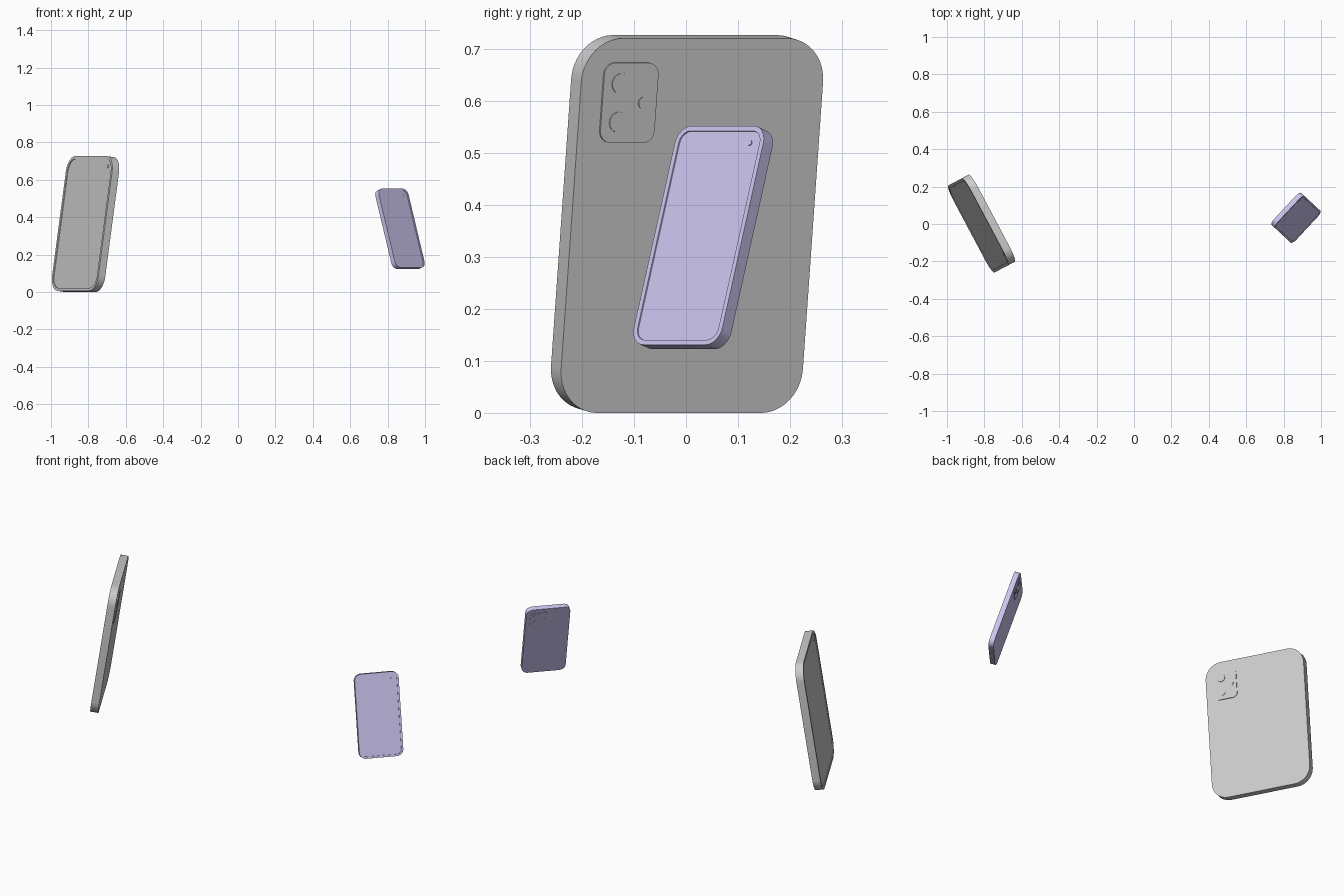
import bpy, bmesh, math
from mathutils import Matrix

if "Cube" in bpy.data.objects:
    bpy.data.objects.remove(bpy.data.objects["Cube"])


def rounded_rect(w, h, r, cx=0, cz=0, seg=10):
    """Outline points in the local XZ plane, counter-clockwise seen from -Y."""
    pts = []
    flat = w / 2 - r > 1e-5 or h / 2 - r > 1e-5
    for k, (sx, sz) in enumerate([(1, 1), (-1, 1), (-1, -1), (1, -1)]):
        for i in range(seg + 1 if flat else seg):
            a = math.pi / 2 * (k + i / seg)
            pts.append((cx + sx * (w / 2 - r) + r * math.cos(a),
                        cz + sz * (h / 2 - r) + r * math.sin(a)))
    return pts


def slab(name, pts, y_front, y_back, matrix, mat, rim=0, recess=0):
    """Extrude an outline in depth; optionally sink the front face inside a rim."""
    bm = bmesh.new()
    front = [bm.verts.new((x, y_front, z)) for x, z in pts]
    back = [bm.verts.new((x, y_back, z)) for x, z in pts]
    face = bm.faces.new(front)
    bm.faces.new(back[::-1])
    n = len(pts)
    for i in range(n):
        j = (i + 1) % n
        bm.faces.new((front[j], front[i], back[i], back[j]))
    bm.normal_update()
    if rim:
        bmesh.ops.inset_region(bm, faces=[face], thickness=rim, use_even_offset=True)
        bmesh.ops.inset_region(bm, faces=[face], thickness=0.0004, use_even_offset=True)
        bmesh.ops.translate(bm, verts=face.verts[:], vec=(0, recess, 0))
    bmesh.ops.recalc_face_normals(bm, faces=bm.faces[:])
    mesh = bpy.data.meshes.new(name)
    bm.to_mesh(mesh)
    bm.free()
    ob = bpy.data.objects.new(name, mesh)
    bpy.context.collection.objects.link(ob)
    ob.matrix_world = matrix
    if mat:
        mesh.materials.append(mat)
    bpy.ops.object.select_all(action='DESELECT')
    ob.select_set(True)
    bpy.context.view_layer.objects.active = ob
    bpy.ops.object.shade_smooth_by_angle(angle=math.radians(35))
    return ob


def phone(prefix, centre, turn, lean, w, h, t, r, rim, recess, bump, margin, cam, mat=None):
    m = (Matrix.Translation(centre) @ Matrix.Rotation(math.radians(turn), 4, 'Z')
         @ Matrix.Rotation(math.radians(-lean), 4, 'X'))
    # body with recessed screen
    slab(prefix + "_body", rounded_rect(w, h, r), -t / 2, t / 2, m, mat, rim, recess)
    # front camera dot
    cx, cz, cr = cam
    slab(prefix + "_front_camera",
         rounded_rect(2 * cr, 2 * cr, cr, w / 2 - cx, h / 2 - cz, 6),
         -t / 2 + recess * 0.2, -t / 2 + recess * 1.5, m, mat)
    # rear camera plate, on the same side as the front camera
    bw, bh = bump
    bx, bz = w / 2 - margin - bw / 2, h / 2 - margin - bh / 2
    raise_by = t * 0.1
    slab(prefix + "_camera_plate", rounded_rect(bw, bh, bw * 0.2, bx, bz, 6),
         t * 0.4, t / 2 + raise_by, m, mat)
    # three lenses
    for i, (lx, lz, lr) in enumerate([(0.18, 0.24, 0.17), (0.18, -0.24, 0.17), (-0.26, 0, 0.1)]):
        rad = lr * bw
        slab(f"{prefix}_lens_{i + 1}",
             rounded_rect(2 * rad, 2 * rad, rad, bx + lx * bw, bz + lz * bh, 6),
             t * 0.45, t / 2 + raise_by * 1.6, m, mat)


purple = bpy.data.materials.new("purple")
purple.diffuse_color = (0.60, 0.55, 0.85, 1)
purple.use_nodes = True
purple.node_tree.nodes["Principled BSDF"].inputs["Base Color"].default_value = purple.diffuse_color

phone("large_phone", (-0.815, 0.002, 0.3635), -62, 8.5, 0.527, 0.729, 0.042,
      0.085, 0.016, 0.004, (0.118, 0.156), 0.047, (0.065, 0.055, 0.009))
phone("small_phone", (0.866, 0.033, 0.3375), 47, 18, 0.233, 0.443, 0.027,
      0.035, 0.010, 0.0025, (0.092, 0.093), 0.022, (0.037, 0.034, 0.005), purple)
